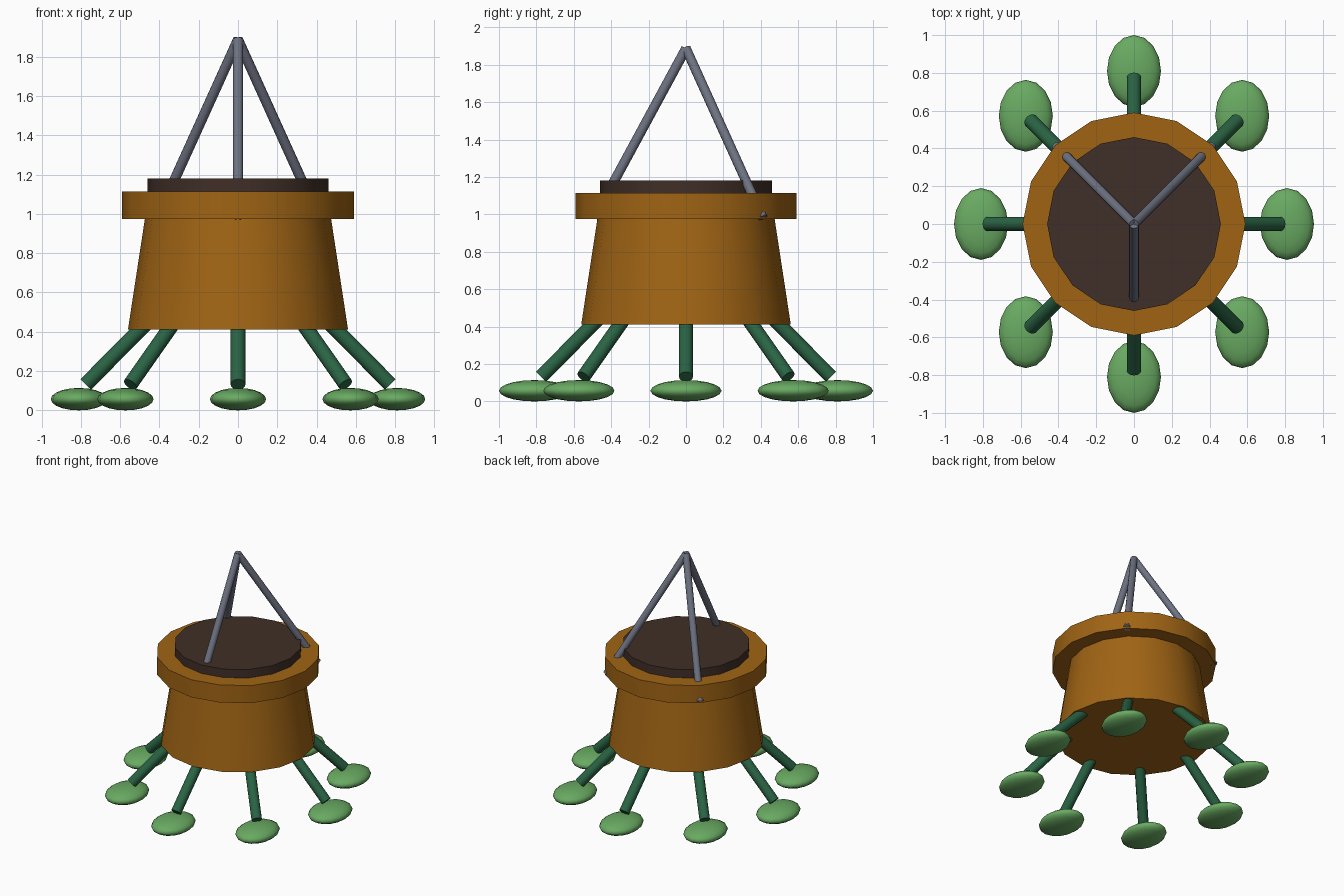
import bpy
from math import cos, sin, radians
from mathutils import Vector

if "Cube" in bpy.data.objects:
    bpy.data.objects.remove(bpy.data.objects["Cube"])


def material(name, rgb):
    m = bpy.data.materials.new(name)
    m.diffuse_color = (*rgb, 1)
    m.use_nodes = True
    m.node_tree.nodes["Principled BSDF"].inputs["Base Color"].default_value = m.diffuse_color
    return m


POT = material("ochre", (0.35, 0.127, 0.007))
SOIL = material("dark_brown", (0.051, 0.028, 0.02))
STEM = material("dark_green", (0.023, 0.127, 0.058))
LEAF = material("leaf_green", (0.141, 0.402, 0.122))
METAL = material("steel", (0.156, 0.171, 0.223))


def finish(name, mat, angle=30):
    ob = bpy.context.object
    ob.name = name
    ob.data.materials.append(mat)
    bpy.ops.object.shade_smooth_by_angle(angle=radians(angle))
    return ob


def frustum(name, r0, r1, z0, z1, mat):
    bpy.ops.mesh.primitive_cone_add(vertices=16, radius1=r0, radius2=r1, depth=z1 - z0,
                                    location=(0, 0, (z0 + z1) / 2))
    return finish(name, mat)


def rod(name, a, b, radius, mat):
    a, b = Vector(a), Vector(b)
    d = b - a
    bpy.ops.mesh.primitive_cylinder_add(vertices=12, radius=radius, depth=d.length,
                                        location=(a + b) / 2,
                                        rotation=d.to_track_quat('Z', 'Y').to_euler())
    return finish(name, mat, 40)


# Pot body, rim and soil
frustum("pot_body", 0.56, 0.464, 0.412, 1.04, POT)
frustum("pot_rim", 0.59, 0.59, 0.974, 1.113, POT)
frustum("soil", 0.46, 0.46, 1.06, 1.18, SOIL)

# Three hanger rods meeting above the pot
for i, (x, y) in enumerate([(0, -0.49), (0.41, 0.41), (-0.41, 0.41)]):
    rod(f"hanger_rod_{i + 1}", (x, y, 0.982), (0, 0, 1.887), 0.026, METAL)

# Eight splayed stems, each ending in a flat leaf
for i in range(8):
    c, s = cos(radians(45 * i)), sin(radians(45 * i))
    rod(f"stem_{i + 1}", (0.45 * c, 0.45 * s, 0.46), (0.775 * c, 0.775 * s, 0.132), 0.038, STEM)
    bpy.ops.mesh.primitive_uv_sphere_add(segments=16, ring_count=10, radius=1,
                                         location=(0.81 * c, 0.81 * s, 0.057))
    bpy.context.object.scale = (0.143, 0.19, 0.057)
    bpy.ops.object.transform_apply(location=False, rotation=False, scale=True)
    finish(f"leaf_{i + 1}", LEAF, 80)
